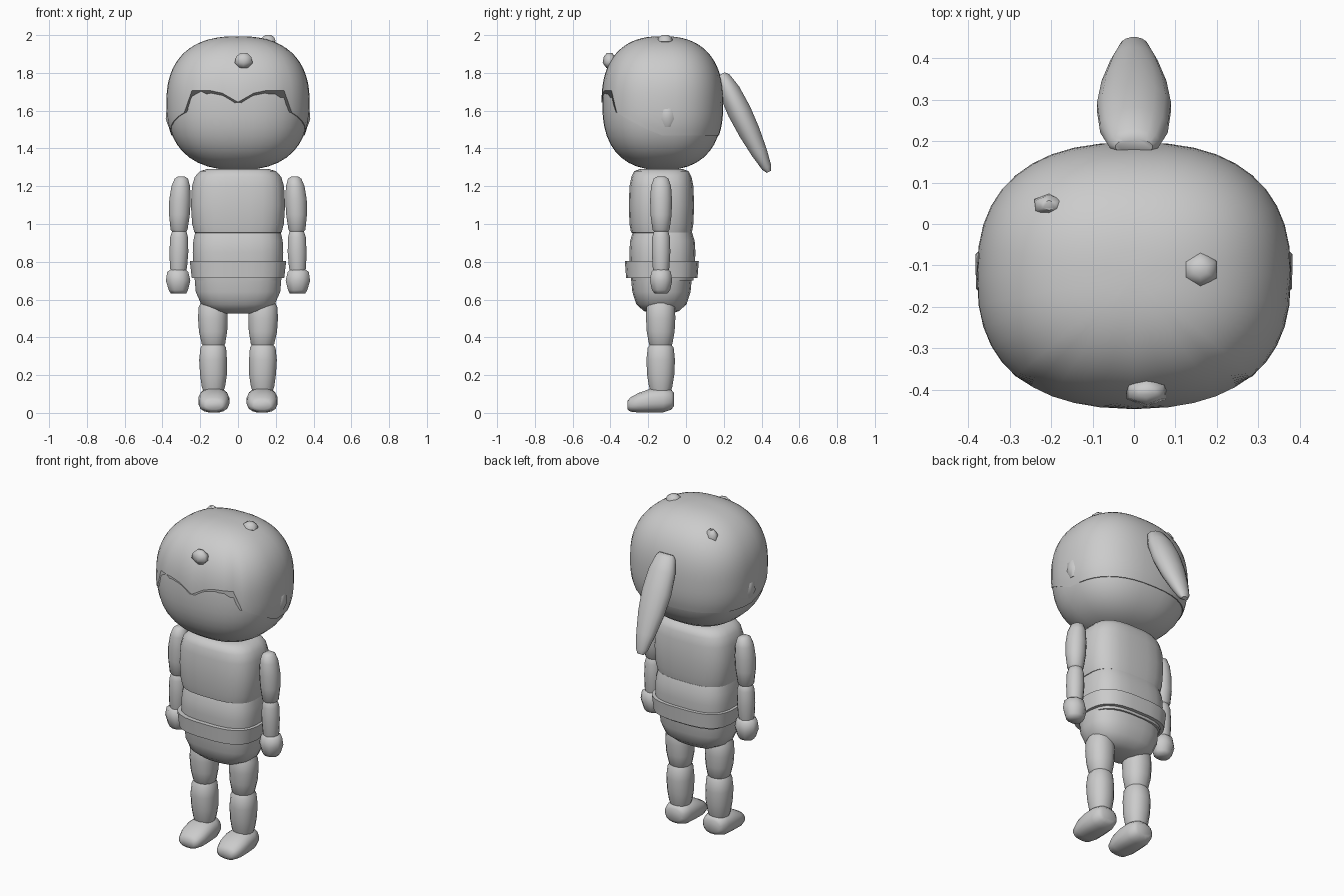
import bpy, math
from mathutils import Vector, Matrix

clay = bpy.data.materials.new("clay grey")
clay.diffuse_color = (0.6, 0.6, 0.6, 1)


def spow(c, p):
    return math.copysign(abs(c) ** (2 / p), c)


def make(name, verts, faces, angle=50):
    me = bpy.data.meshes.new(name)
    me.from_pydata(verts, [], faces)
    me.materials.append(clay)
    ob = bpy.data.objects.new(name, me)
    bpy.context.collection.objects.link(ob)
    bpy.ops.object.select_all(action='DESELECT')
    ob.select_set(True)
    bpy.context.view_layer.objects.active = ob
    bpy.ops.object.mode_set(mode='EDIT')
    bpy.ops.mesh.select_all(action='SELECT')
    bpy.ops.mesh.normals_make_consistent(inside=False)
    bpy.ops.object.mode_set(mode='OBJECT')
    bpy.ops.object.shade_smooth_by_angle(angle=math.radians(angle))
    return ob


def skin(rows, n):
    """Quads between rows of n points, with both ends capped."""
    faces = [(r * n + i, r * n + (i + 1) % n, (r + 1) * n + (i + 1) % n, (r + 1) * n + i)
             for r in range(rows - 1) for i in range(n)]
    return faces + [tuple(range(n)), tuple(range((rows - 1) * n, rows * n))]


def loft(name, rings, n=16, p=2.0, place=lambda v: v, angle=50):
    """Rings are (height, centre x, centre y, radius x, radius y)."""
    verts = []
    for t, cx, cy, rx, ry in rings:
        for i in range(n):
            a = 2 * math.pi * (i + 0.5) / n
            verts.append(place(Vector((cx + rx * spow(math.cos(a), p),
                                       cy + ry * spow(math.sin(a), p), t))))
    return make(name, verts, skin(len(rings), n), angle)


def pair(name, rings, **kw):
    """Left and right copies mirrored across x = 0."""
    base = kw.pop("place", lambda v: v)
    for side, s in (("right", 1), ("left", -1)):
        loft(side + "_" + name, rings,
             place=lambda v, s=s: Vector((s * base(v).x, base(v).y, base(v).z)), **kw)


# Head and hair shell share one rounded form
HC, HR, HP = Vector((0, -0.125, 1.638)), Vector((0.375, 0.318, 0.352)), 2.45


def head_shell(name, grow, hem, n=40, rows=22):
    verts = []
    for r in range(rows):
        for i in range(n):
            a = 2 * math.pi * i / n
            low = hem(math.cos(a), math.sin(a))
            low = math.asin(max(-1, min(1, low)))
            lat = math.pi / 2 * 0.985 + (low - math.pi / 2 * 0.985) * r / (rows - 1)
            w = math.sin(lat)
            rad = (1 - abs(w) ** HP) ** (1 / HP)
            verts.append((HC.x + (HR.x + grow) * rad * spow(math.cos(a), HP),
                          HC.y + (HR.y + grow) * rad * spow(math.sin(a), HP),
                          HC.z + (HR.z + grow) * w))
    return make(name, verts, skin(rows, n))


def hairline(c, s):
    if s < -0.72:                                   # fringe with a centre dip
        z = 1.645 + min(0.06, abs(c) * 0.3)
    else:                                           # slopes down to the nape
        z = 1.47 + max(0, -s) * 0.17
    return (z - HC.z) / HR.z


head_shell("head", 0, lambda c, s: -0.9995)
head_shell("hair", 0.004, hairline)

# Ponytail, leaning back from the crown
lean = Matrix.Rotation(math.radians(26), 4, 'X')
loft("ponytail", [(0.02, 0, 0, 0.045, 0.022), (0, 0, 0, 0.062, 0.04),
                  (-0.08, 0, 0, 0.083, 0.058), (-0.2, 0, 0, 0.091, 0.064),
                  (-0.32, 0, 0, 0.08, 0.058), (-0.44, 0, 0, 0.058, 0.044),
                  (-0.53, 0, 0, 0.036, 0.027), (-0.555, 0, 0, 0.02, 0.012)],
     place=lambda v: lean @ v + Vector((0, 0.195, 1.775)))

# Small knobs on the hair and the ears
def knob(name, loc, rx, ry, rz):
    x, y, z = loc
    loft(name, [(z - rz, x, y, rx * 0.45, ry * 0.45), (z - rz * 0.3, x, y, rx, ry),
                (z + rz * 0.5, x, y, rx * 0.85, ry * 0.85), (z + rz, x, y, rx * 0.4, ry * 0.4)],
         n=6, angle=60)


knob("front_knob", (0.03, -0.405, 1.865), 0.055, 0.036, 0.04)
knob("top_knob", (0.16, -0.11, 1.975), 0.045, 0.042, 0.025)
knob("back_knob", (-0.205, 0.045, 1.895), 0.042, 0.03, 0.045)
for s, side in ((1, "right"), (-1, "left")):
    knob(side + "_ear", (s * 0.355, -0.098, 1.575), 0.032, 0.05, 0.062)

# Torso
C = -0.13
loft("chest", [(0.945, 0, C, 0.2, 0.13), (0.955, 0, C, 0.232, 0.162), (1.0, 0, C, 0.244, 0.17),
               (1.1, 0, C, 0.251, 0.174), (1.2, 0, C, 0.245, 0.17), (1.25, 0, C, 0.23, 0.16),
               (1.28, 0, C, 0.202, 0.145), (1.292, 0, C, 0.16, 0.11)], n=24, p=3)
loft("waist", [(0.7, 0, -0.125, 0.225, 0.165), (0.76, 0, -0.125, 0.238, 0.172),
               (0.85, 0, -0.125, 0.241, 0.176), (0.91, 0, -0.125, 0.238, 0.172),
               (0.955, 0, -0.125, 0.228, 0.158), (0.97, 0, -0.125, 0.19, 0.12)], n=24, p=3)
loft("belt", [(0.715, 0, -0.128, 0.246, 0.19), (0.805, 0, -0.128, 0.257, 0.197)], n=24, p=3)
loft("hips", [(0.525, 0, C, 0.09, 0.055), (0.54, 0, C, 0.14, 0.095), (0.575, 0, C, 0.196, 0.134),
              (0.64, 0, C, 0.225, 0.155), (0.72, 0, C, 0.232, 0.163)], n=24, p=2.6)

# Arms
A = -0.132
pair("upper_arm", [(0.95, 0.31, A, 0.03, 0.03), (0.97, 0.312, A, 0.046, 0.046),
                   (1.05, 0.31, A, 0.056, 0.057), (1.13, 0.307, A, 0.058, 0.059),
                   (1.2, 0.303, A, 0.05, 0.054), (1.24, 0.3, A, 0.036, 0.04),
                   (1.252, 0.3, A, 0.018, 0.02)])
pair("forearm", [(0.72, 0.316, A, 0.035, 0.035), (0.77, 0.315, A, 0.046, 0.045),
                 (0.85, 0.313, A, 0.051, 0.05), (0.93, 0.312, A, 0.048, 0.048),
                 (0.97, 0.311, A, 0.036, 0.036), (0.985, 0.31, A, 0.02, 0.02)])
pair("hand", [(0.632, 0.315, A, 0.044, 0.036), (0.65, 0.316, A, 0.055, 0.052),
              (0.7, 0.317, A, 0.07, 0.064), (0.747, 0.319, A, 0.06, 0.056),
              (0.762, 0.316, A, 0.038, 0.036)], n=8, angle=60)

# Legs
L = -0.134
pair("thigh", [(0.34, 0.13, L, 0.045, 0.045), (0.365, 0.13, L, 0.063, 0.063),
               (0.43, 0.132, L, 0.076, 0.075), (0.5, 0.133, L, 0.08, 0.079),
               (0.56, 0.132, L, 0.078, 0.077), (0.6, 0.13, L, 0.06, 0.06)], p=2.2)
pair("shin", [(0.1, 0.13, L, 0.05, 0.05), (0.14, 0.13, L, 0.063, 0.063),
              (0.2, 0.13, L, 0.072, 0.073), (0.28, 0.132, L, 0.075, 0.077),
              (0.345, 0.131, L, 0.069, 0.07), (0.372, 0.13, L, 0.05, 0.05)], p=2.2)

# Feet, lofted from heel to toe
pair("foot", [(-0.064, 0.128, 0.073, 0.05, 0.036), (-0.078, 0.128, 0.072, 0.068, 0.054),
              (-0.12, 0.128, 0.07, 0.08, 0.066), (-0.19, 0.128, 0.066, 0.083, 0.064),
              (-0.25, 0.128, 0.056, 0.08, 0.053), (-0.295, 0.128, 0.046, 0.064, 0.038),
              (-0.31, 0.128, 0.043, 0.045, 0.022)],
     p=2.5, place=lambda v: Vector((v.x, v.z, v.y - 0.002)))
